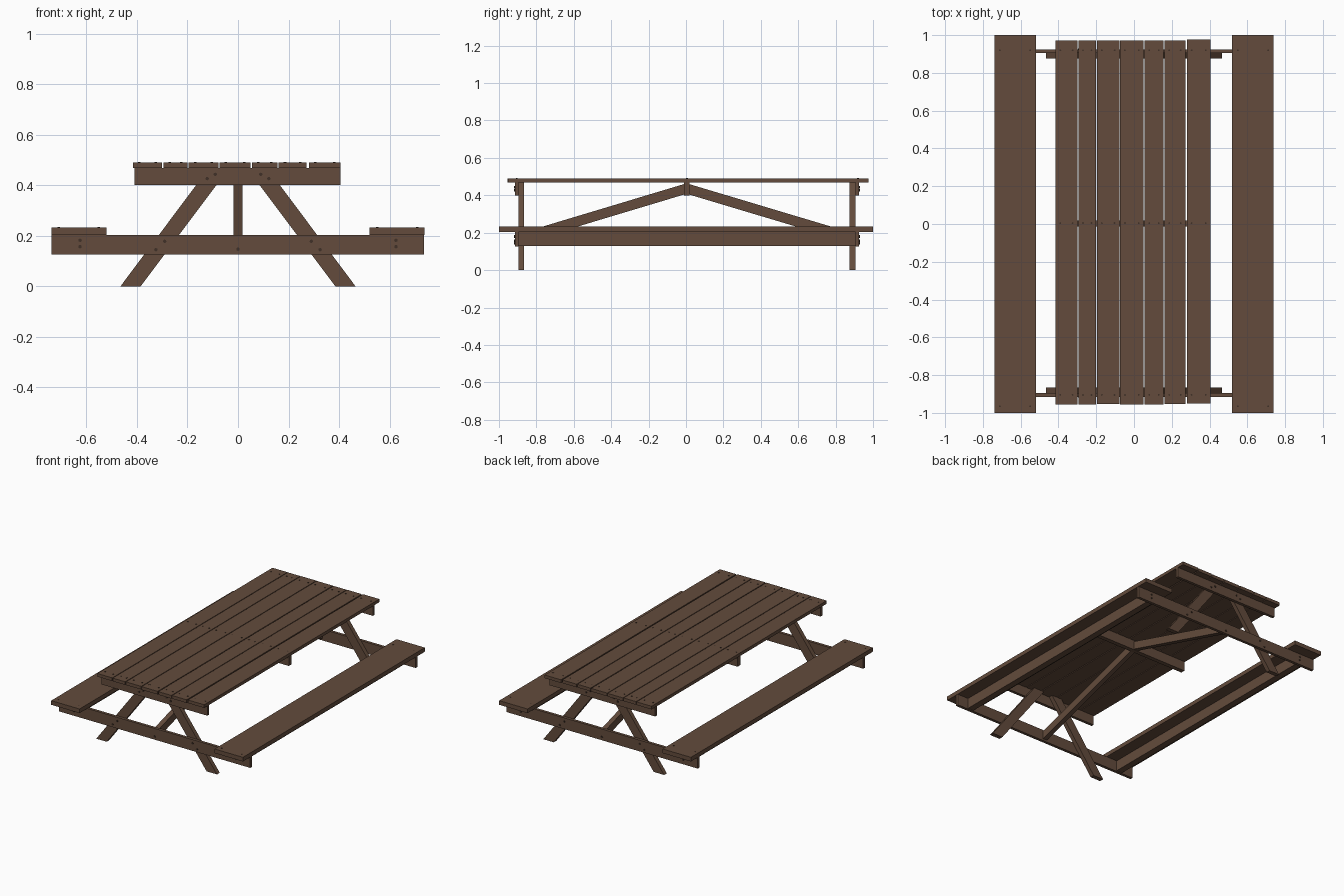
import bpy
import math
import random
from mathutils import Vector

random.seed(4)

if "Cube" in bpy.data.objects:
    bpy.data.objects.remove(bpy.data.objects["Cube"])


def make_material(name, color):
    mat = bpy.data.materials.new(name)
    mat.use_nodes = True
    mat.diffuse_color = color
    bsdf = mat.node_tree.nodes["Principled BSDF"]
    bsdf.inputs["Base Color"].default_value = color
    bsdf.inputs["Roughness"].default_value = 0.8
    return mat


wood = make_material("brown_wood", (0.125, 0.071, 0.045, 1))
metal = make_material("dark_bolt", (0.05, 0.03, 0.02, 1))


def prism(name, outline, depth, mat=wood):
    """Extrude a closed outline of points along a depth vector."""
    n = len(outline)
    near = [Vector(p) for p in outline]
    far = [p + Vector(depth) for p in near]
    faces = [range(n), range(2 * n - 1, n - 1, -1)]
    faces += [(i, i + n, (i + 1) % n + n, (i + 1) % n) for i in range(n)]
    mesh = bpy.data.meshes.new(name)
    mesh.from_pydata(near + far, [], [tuple(f) for f in faces])
    mesh.materials.append(mat)
    obj = bpy.data.objects.new(name, mesh)
    bpy.context.collection.objects.link(obj)
    # Consistent outward normals
    import bmesh
    bm = bmesh.new()
    bm.from_mesh(mesh)
    bmesh.ops.recalc_face_normals(bm, faces=bm.faces)
    bm.to_mesh(mesh)
    bm.free()
    return obj


def board(name, x, y, z):
    """Straight board given by its x, y and z ranges."""
    outline = [(x[0], y[0], z[0]), (x[1], y[0], z[0]),
               (x[1], y[0], z[1]), (x[0], y[0], z[1])]
    return prism(name, outline, (0, y[1] - y[0], 0))


def bolt(name, center, axis, radius=0.007, height=0.004):
    """Low round bolt head standing out along the axis."""
    axis = Vector(axis)
    side = axis.orthogonal().normalized()
    up = axis.cross(side)
    start = Vector(center) - axis * height
    ring = [start + radius * (math.cos(a) * side + math.sin(a) * up)
            for a in (i * math.tau / 8 for i in range(8))]
    return prism(name, ring, axis * height * 2, metal)


TOP = 0.49
PLANK = 0.022
UNDER = TOP - PLANK
END_Y = 0.005          # the frame sits slightly behind centre

# Table top planks with slightly uneven ends
plank_x = [(-0.415, -0.3), (-0.295, -0.2), (-0.195, -0.078), (-0.073, 0.05),
           (0.056, 0.156), (0.161, 0.272), (0.28, 0.405)]
for i, (a, b) in enumerate(plank_x):
    shift = random.uniform(0, 0.006)
    board(f"top_plank_{i + 1}", (a, b), (-0.956 + shift, 0.97 + shift), (UNDER, TOP))
    for y in (-0.905, 0.005, 0.92):
        for x in (a + 0.025, b - 0.025):
            bolt("plank_nail", (x, y, TOP), (0, 0, 1), 0.005, 0.002)

# Middle cleat under the top
board("middle_cleat", (-0.41, 0.4), (-0.012, 0.018), (0.4, UNDER))

# End frames: cleat, cross beam, splayed legs and bolts
for end, s in (("front", -1), ("back", 1)):
    inner = END_Y + s * 0.9
    outer = inner + s * 0.02
    ys = sorted((inner, outer))
    board(f"{end}_cleat", (-0.41, 0.405), ys, (0.4, UNDER))
    board(f"{end}_cross_beam", (-0.738, 0.735), ys, (0.125, 0.203))
    for side, m in (("left", 1), ("right", -1)):
        outline = [(m * 0.465, inner, 0), (m * 0.385, inner, 0),
                   (m * 0.035, inner, UNDER), (m * 0.115, inner, UNDER)]
        prism(f"{end}_{side}_leg", outline, (0, -s * 0.03, 0))
        for x, z in ((0.625, 0.182), (0.625, 0.157), (0.29, 0.178),
                     (0.325, 0.145), (0.09, 0.443), (0.122, 0.426)):
            bolt("frame_bolt", (m * x, outer, z), (0, s, 0))
    bolt("brace_bolt", (0, outer, 0.147), (0, s, 0))

    # Diagonal brace from cross beam up to the middle cleat
    outline = [(-0.017, inner, 0.138), (-0.017, 0.003, 0.408),
               (-0.017, 0.003, 0.464), (-0.017, inner, 0.194)]
    prism(f"{end}_brace", outline, (0.034, 0, 0))

# Benches: seat board with a lengthwise stiffener below
for side, m in (("left", 1), ("right", -1)):
    board(f"{side}_seat", sorted((m * 0.52, m * 0.738)), (-1, 1), (0.203, 0.232))
    board(f"{side}_seat_stiffener", sorted((m * 0.605, m * 0.65)),
          (END_Y - 0.9, END_Y + 0.9), (0.13, 0.203))
    for y in (-0.965, 0.92):
        for x in (0.55, 0.71):
            bolt("seat_nail", (m * x, y, 0.232), (0, 0, 1), 0.005, 0.002)
